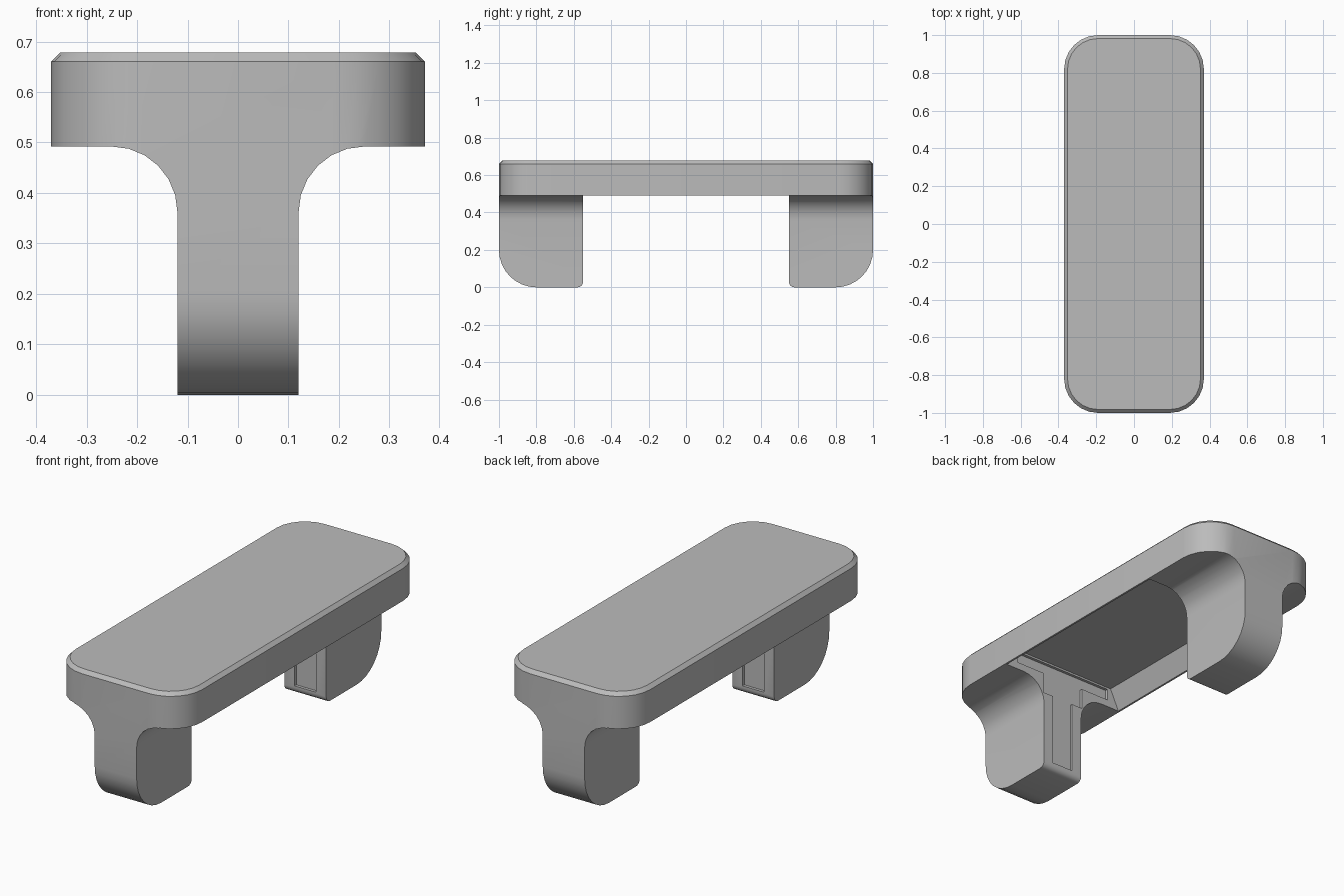
import bpy, bmesh
from math import sin, cos, radians

cube = bpy.data.objects.get("Cube")
if cube:
    bpy.data.objects.remove(cube, do_unlink=True)

HALF_W, HALF_L = 0.37, 1.0
UNDER, TOP, CHAMFER = 0.492, 0.678, 0.018
LEG_W, LEG_IN = 0.12, 0.55

grey = bpy.data.materials.new("plain grey")
grey.use_nodes = True
colour = (0.5, 0.5, 0.5, 1)
grey.diffuse_color = colour
grey.node_tree.nodes["Principled BSDF"].inputs["Base Color"].default_value = colour


def arc(cx, cy, r, start, end, steps=6):
    angles = [radians(start + (end - start) * i / steps) for i in range(steps + 1)]
    return [(cx + r * cos(a), cy + r * sin(a)) for a in angles]


def mirrored(half):
    """Close a right-hand half profile by mirroring it across the centre line."""
    return half + [(-u, v) for u, v in reversed(half)]


def loft(name, rings):
    """Solid through rings of equal point count."""
    bm = bmesh.new()
    loops = [[bm.verts.new(p) for p in ring] for ring in rings]
    for a, b in zip(loops, loops[1:]):
        for i in range(len(a)):
            j = (i + 1) % len(a)
            bm.faces.new((a[i], a[j], b[j], b[i]))
    bm.faces.new(loops[0])
    bm.faces.new(loops[-1])
    bmesh.ops.recalc_face_normals(bm, faces=bm.faces)
    mesh = bpy.data.meshes.new(name)
    bm.to_mesh(mesh)
    bm.free()
    obj = bpy.data.objects.new(name, mesh)
    bpy.context.collection.objects.link(obj)
    mesh.materials.append(grey)
    return obj


def along_y(name, profile, half):
    return loft(name, [[(u, y, v) for u, v in profile] for y in (-half, half)])


def along_x(name, profile, half):
    return loft(name, [[(x, u, v) for u, v in profile] for x in (-half, half)])


def boolean(target, tool, operation):
    mod = target.modifiers.new(operation, 'BOOLEAN')
    mod.operation, mod.solver, mod.object = operation, 'EXACT', tool
    bpy.ops.object.select_all(action='DESELECT')
    bpy.context.view_layer.objects.active = target
    target.select_set(True)
    bpy.ops.object.modifier_apply(modifier=mod.name)
    bpy.data.objects.remove(tool, do_unlink=True)


# Rounded slab with a chamfered top rim
def plan(inset, z, r=0.18):
    cx, cy = HALF_W - r, HALF_L - r
    corners = ((cx, cy, 0), (-cx, cy, 90), (-cx, -cy, 180), (cx, -cy, 270))
    return [(x, y, z) for px, py, a in corners
            for x, y in arc(px, py, r - inset, a, a + 90)]


body = loft("bench_body", [plan(0, -0.1), plan(0, TOP - CHAMFER), plan(CHAMFER, TOP)])

# Front silhouette: narrow legs flaring into the wide top
fillet = 0.13
front = [(LEG_W, -0.2)] + arc(LEG_W + fillet, UNDER - fillet, fillet, 180, 90)
front += [(0.5, UNDER), (0.5, 0.9)]
boolean(body, along_y("front_outline", mirrored(front), 1.3), 'INTERSECT')

# Side silhouette: two legs with rounded feet and an open middle
side = [(LEG_IN, 0.49)] + arc(LEG_IN + 0.03, 0.03, 0.03, 180, 270, 4)
side += arc(0.8, 0.2, 0.2, 270, 360, 8) + [(1.2, 0.2), (1.2, 0.9)]
boolean(body, along_x("side_outline", mirrored(side), 0.8), 'INTERSECT')

# Hollow underside with sloping rim walls
hollow = [(0.36, 0.46), (0.36, UNDER), (0.31, 0.6)]
boolean(body, along_y("hollow", mirrored(hollow), LEG_IN), 'DIFFERENCE')

# Shallow stepped groove on the inner face of each leg
groove = [(0.062, 0.04), (0.062, 0.42), (0.125, 0.42), (0.125, 0.53),
          (0.29, 0.53), (0.29, 0.59)]
boolean(body, along_y("groove", mirrored(groove), LEG_IN + 0.015), 'DIFFERENCE')

# Smooth the rounded surfaces, keep the hard edges
body.select_set(True)
bpy.context.view_layer.objects.active = body
bpy.ops.object.shade_smooth_by_angle(angle=radians(30))
